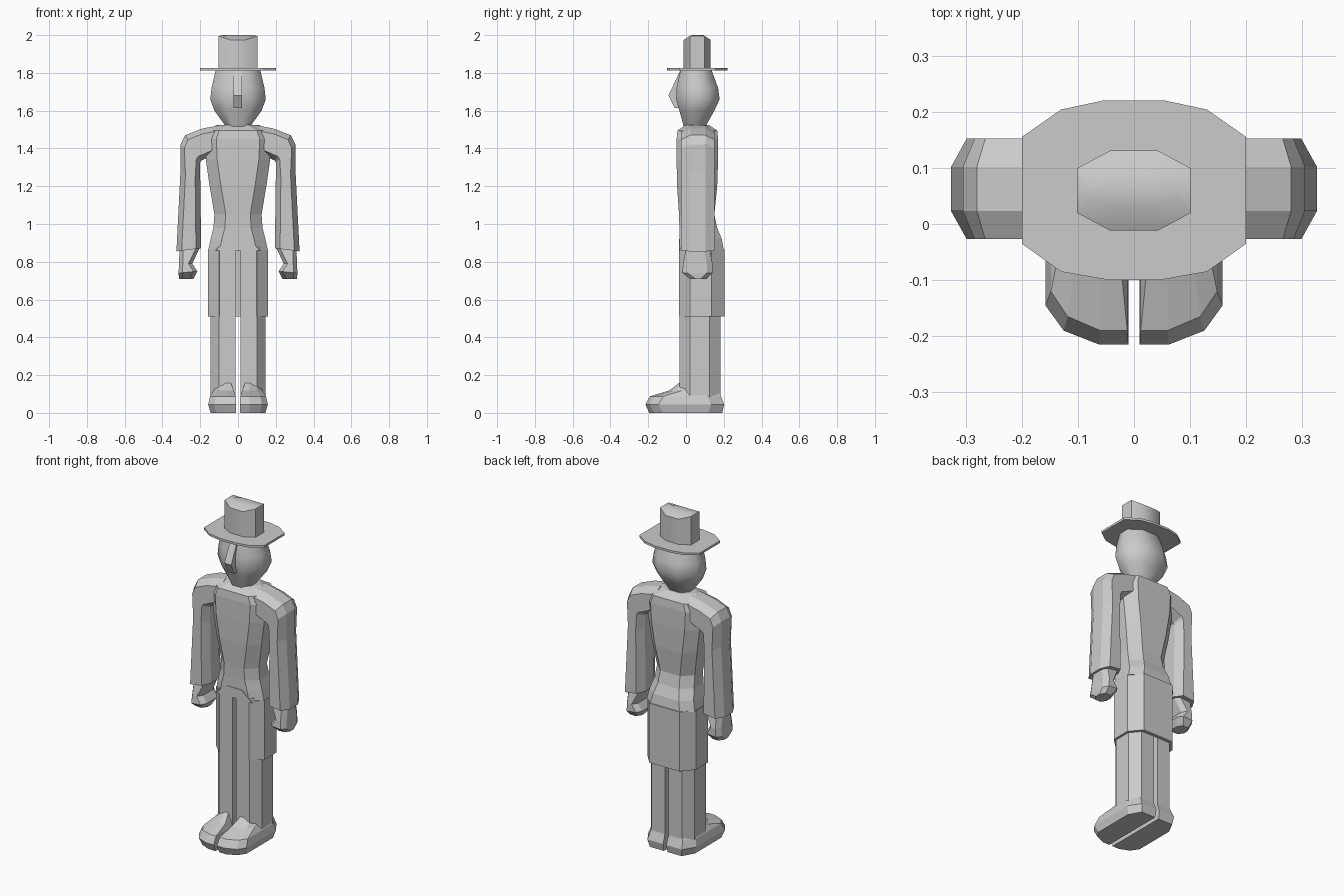
import bpy, bmesh
from math import radians

cube = bpy.data.objects.get("Cube")
if cube:
    bpy.data.objects.remove(cube, do_unlink=True)

grey = bpy.data.materials.new("plain grey")
grey.use_nodes = True
COLOUR = (0.6, 0.6, 0.6, 1)
grey.diffuse_color = COLOUR
grey.node_tree.nodes["Principled BSDF"].inputs["Base Color"].default_value = COLOUR


def octagon(p, q, y0, y1, cx, cy):
    """Chamfered ring between two (x, z) points, spanning y0 to y1."""
    (px, pz), (qx, qz) = p, q
    length = ((qx - px) ** 2 + (qz - pz) ** 2) ** 0.5
    t = cx / length
    plan = [(t, y0), (1 - t, y0), (1, y0 + cy), (1, y1 - cy),
            (1 - t, y1), (t, y1), (0, y1 - cy), (0, y0 + cy)]
    return [(px + (qx - px) * u, y, pz + (qz - pz) * u) for u, y in plan]


def level(w, y0, y1, z, cx=0.06, cy=0.055):
    return octagon((-w, z), (w, z), y0, y1, cx, cy)


def flat(outline, z):
    return [(x, y, z) for x, y in outline]


def mirrored(half):
    """Complete a right-hand outline with its mirror image."""
    return half + [(-x, y) for x, y in reversed(half)]


def loft(name, rings, smooth=None, flip=False):
    bm = bmesh.new()
    loops = [[bm.verts.new((-x if flip else x, y, z)) for x, y, z in r] for r in rings]
    for a, b in zip(loops, loops[1:]):
        for i in range(len(a)):
            j = (i + 1) % len(a)
            bm.faces.new((a[i], a[j], b[j], b[i]))
    bm.faces.new(loops[0])
    bm.faces.new(loops[-1])
    bmesh.ops.recalc_face_normals(bm, faces=bm.faces)
    mesh = bpy.data.meshes.new(name)
    bm.to_mesh(mesh)
    bm.free()
    mesh.materials.append(grey)
    obj = bpy.data.objects.new(name, mesh)
    bpy.context.collection.objects.link(obj)
    if smooth:
        bpy.ops.object.select_all(action='DESELECT')
        obj.select_set(True)
        bpy.context.view_layer.objects.active = obj
        bpy.ops.object.shade_smooth_by_angle(angle=radians(smooth))
    return obj


# Jacket body: half width, front, back, height
loft("jacket_body", [level(*r) for r in (
    (0.158, -0.033, 0.20, 0.86), (0.145, -0.035, 0.19, 0.92),
    (0.13, -0.035, 0.165, 0.98), (0.125, -0.037, 0.15, 1.05),
    (0.15, -0.047, 0.165, 1.2), (0.17, -0.05, 0.17, 1.34),
    (0.175, -0.05, 0.17, 1.45), (0.16, -0.045, 0.165, 1.495),
    (0.11, 0, 0.12, 1.525))])

# Coat tail wrapping the sides and back, open at the front
outer = [(0.1, -0.037), (0.16, 0.02), (0.16, 0.135), (0.1, 0.205)]
inner = [(0.095, -0.03), (0.146, 0.02), (0.146, 0.125), (0.095, 0.185)]
tail = mirrored(outer) + mirrored(inner)[::-1]
loft("coat_tail", [flat(tail, 0.51), flat(tail, 0.865)])

# Thin trouser front showing below the cutaway jacket
loft("trouser_front", [[(x, y, z) for x, z in
                        mirrored([(0.12, 0.86), (0.05, 0.92)])] for y in (-0.038, -0.032)])

# Head, nose and hat
loft("head", [level(w, f, b, z, w * 0.55, (b - f) * 0.3) for w, f, b, z in (
    (0.06, -0.01, 0.10, 1.51), (0.125, -0.035, 0.15, 1.6),
    (0.147, -0.052, 0.178, 1.66), (0.14, -0.05, 0.17, 1.72),
    (0.118, -0.03, 0.135, 1.815))], smooth=50)
loft("nose", [[(x, -0.02, 1.815), (x, -0.032, 1.81), (x, -0.093, 1.68),
               (x, -0.06, 1.615), (x, -0.02, 1.615)] for x in (-0.025, 0.02)])
brim = mirrored([(0.045, -0.1), (0.13, -0.085), (0.2, -0.035),
                 (0.2, 0.155), (0.13, 0.204), (0.055, 0.22)])
loft("hat_brim", [flat(brim, 1.812), flat(brim, 1.825)])
crown = level(0.102, -0.012, 0.131, 1.82, 0.06, 0.032)
edge = [(x, y, 1.995 if abs(x) > 0.1 else 1.975) for x, y, z in crown]
top = level(0.08, 0.03, 0.09, 2.0, 0.05, 0.02)
loft("hat_crown", [crown, edge, top], smooth=35)

for side, flip in (("left", False), ("right", True)):
    # Sleeve running from the collar over the shoulder to the cuff
    sleeve = [((0.10, 1.38), (0.10, 1.522)), ((0.185, 1.34), (0.19, 1.505)),
              ((0.195, 1.335), (0.28, 1.47)), ((0.2, 1.325), (0.305, 1.42)),
              ((0.2, 1.24), (0.305, 1.27)), ((0.195, 0.872), (0.326, 0.855))]
    loft(side + "_sleeve", [octagon(p, q, -0.027, 0.152, 0.028, 0.05)
                            for p, q in sleeve], flip=flip)

    # Wrist and closed hand
    hand = [((0.2, 0.88), (0.31, 0.87), 0, 0.125), ((0.242, 0.79), (0.312, 0.79), -0.015, 0.14),
            ((0.215, 0.75), (0.315, 0.74), -0.02, 0.14), ((0.235, 0.71), (0.312, 0.71), 0.02, 0.11)]
    loft(side + "_hand", [octagon(p, q, a, b, 0.02, 0.03) for p, q, a, b in hand], flip=flip)

    # Trouser leg, flat on the inside
    leg = [(0.012, -0.035), (0.1, -0.035), (0.145, 0.02),
           (0.145, 0.125), (0.1, 0.182), (0.012, 0.182)]
    loft(side + "_leg", [flat(leg, 0.06), flat(leg, 0.88)], flip=flip)

    # Shoe: inner x, outer x, toe, heel, height
    shoe = []
    for xi, xo, f, b, z in ((0.012, 0.145, -0.195, 0.192, 0), (0.01, 0.158, -0.215, 0.202, 0.045),
                            (0.012, 0.148, -0.19, 0.185, 0.088), (0.022, 0.128, -0.09, 0.175, 0.118),
                            (0.04, 0.108, -0.03, 0.17, 0.163)):
        w = xo - xi
        shoe.append(flat([(xi, f), (xi + w * 0.35, f), (xi + w * 0.78, f + 0.025),
                          (xo, f + 0.07), (xo, b - 0.07), (xi + w * 0.7, b), (xi, b)], z))
    loft(side + "_shoe", shoe, flip=flip)
